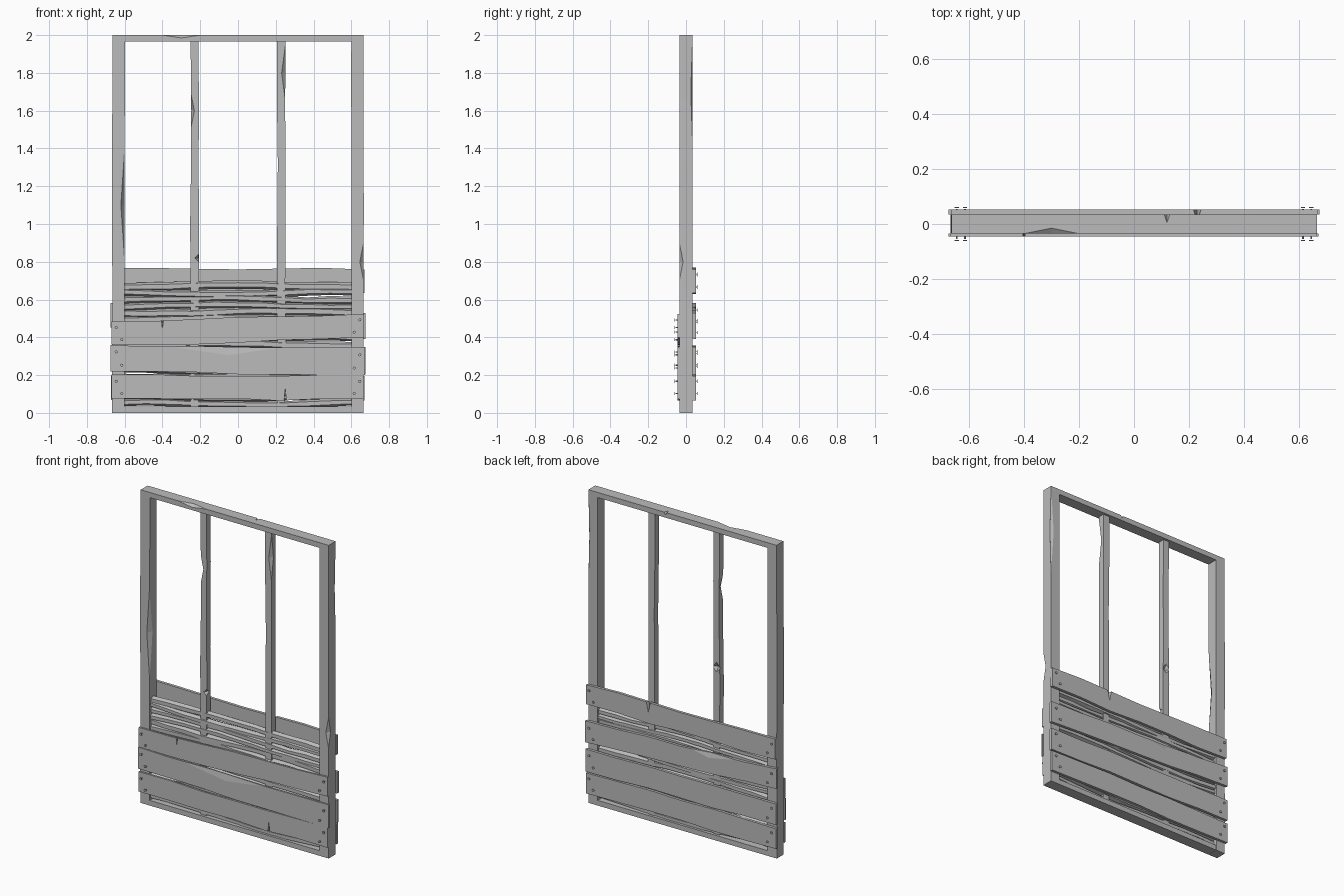
import bpy, bmesh, math, random
from mathutils import Matrix, Vector

random.seed(4)
cube = bpy.data.objects.get("Cube")
if cube:
    bpy.data.objects.remove(cube, do_unlink=True)

wood = bpy.data.materials.new("grey wood")
wood.use_nodes = True
grey = (0.5, 0.5, 0.5, 1)
wood.diffuse_color = grey
wood.node_tree.nodes["Principled BSDF"].inputs["Base Color"].default_value = grey

# Shared measures
HEIGHT = 2
OUTER = 0.665            # outer side of the posts
INNER = 0.6              # inner side of the posts
HALF_DEPTH = 0.035
RAIL = 0.033             # height of the top and bottom beams
FRONT, BACK = -1, 1


def finish(bm, name):
    """Turn a bmesh into a wooden object."""
    bmesh.ops.recalc_face_normals(bm, faces=bm.faces)
    mesh = bpy.data.meshes.new(name)
    bm.to_mesh(mesh)
    bm.free()
    mesh.materials.append(wood)
    obj = bpy.data.objects.new(name, mesh)
    bpy.context.scene.collection.objects.link(obj)
    return obj


def board(name, outline, near, far):
    """Extrude an x-z outline from one depth to another."""
    bm = bmesh.new()
    face = bm.faces.new([bm.verts.new((x, near, z)) for x, z in outline])
    extruded = bmesh.ops.extrude_face_region(bm, geom=[face])["geom"]
    verts = [v for v in extruded if isinstance(v, bmesh.types.BMVert)]
    bmesh.ops.translate(bm, verts=verts, vec=(0, far - near, 0))
    return finish(bm, name)


def spread(start, end, count):
    """Evenly spaced values, both ends included."""
    return [start + (end - start) * i / (count - 1) for i in range(count)]


def upright(name, left, right, bottom, half_depth, wobble):
    """A vertical timber whose two sides wander a little."""
    def wander():
        return random.uniform(-wobble, wobble)
    levels = spread(bottom, HEIGHT - RAIL if bottom else HEIGHT, 7)
    outline = [(left + wander(), z) for z in levels]
    outline += [(right + wander(), z) for z in reversed(levels)]
    return board(name, outline, -half_depth, half_depth)


def chip(obj, centre, size):
    """Split off wood in the shape of a stretched octahedron."""
    bm = bmesh.new()
    for axis in range(len(size)):
        for sign in (FRONT, BACK):
            point = Vector(centre)
            point[axis] += sign * size[axis]
            bm.verts.new(point)
    bmesh.ops.convex_hull(bm, input=bm.verts)
    cutter = finish(bm, "chip_cutter")
    cutter.hide_render = True
    mod = obj.modifiers.new("chip", 'BOOLEAN')
    mod.operation = 'DIFFERENCE'
    mod.object = cutter
    bpy.context.view_layer.objects.active = obj
    bpy.ops.object.modifier_apply(modifier=mod.name)
    bpy.data.objects.remove(cutter, do_unlink=True)


def nail(name, x, z, side):
    """Thin shank with a flat head, standing out of a plank."""
    bm = bmesh.new()
    turn = Matrix.Rotation(math.pi / 2, 4, 'X')
    shank, head = (0.003, 0.045, 0.02), (0.008, 0.06, 0.004)
    for radius, middle, length in (shank, head):
        place = Matrix.Translation((x, side * middle, z)) @ turn
        bmesh.ops.create_cone(bm, cap_ends=True, segments=8, radius1=radius,
                              radius2=radius, depth=length, matrix=place)
    return finish(bm, name)


def plank(name, middle, height, drop, side, thickness):
    """A rough plank over both posts; drop is how much its +x end sinks."""
    reach = OUTER + random.uniform(0, 0.015)
    shift = random.uniform(-0.005, 0.005)
    stations = spread(-reach, reach, 7)

    def edge(offset):
        return [(x + shift, middle + offset - drop * x / (reach + reach)
                 + random.uniform(-0.006, 0.006)) for x in stations]

    outline = edge(-height / 2) + edge(height / 2)[::-1]
    near = side * (HALF_DEPTH - 0.001)
    obj = board(name, outline, near, near + side * thickness)
    # Nails in opposite corners of each end
    for end in (-1, 1):
        for lift in (-1, 1):
            x = end * (0.63 + lift * 0.015)
            z = middle - drop * end / 2 + lift * height / 4
            nail(name + "_nail", x, z, side)
    return obj


def branch(name, z, height, depth):
    """A rough, slightly wavy branch between the posts."""
    bm = bmesh.new()
    sides, phase, rings = 6, random.uniform(0, math.tau), []
    for x in spread(-INNER - 0.01, INNER + 0.01, 11):
        middle = z + 0.007 * math.sin(5 * x + phase) + random.uniform(-0.003, 0.003)
        sway = 0.005 * math.sin(7 * x - phase)
        girth = random.uniform(0.85, 1.1)
        ring = []
        for j in range(sides):
            angle = math.tau * (j + 0.5) / sides
            ring.append(bm.verts.new((x, sway + depth / 2 * math.cos(angle),
                                      middle + height / 2 * girth * math.sin(angle))))
        rings.append(ring)
    for a, b in zip(rings, rings[1:]):
        for j in range(sides):
            n = (j + 1) % sides
            bm.faces.new((a[j], a[n], b[n], b[j]))
    bm.faces.new(rings[0])
    bm.faces.new(rings[-1])
    return finish(bm, name)


# Outer frame
right_post = upright("right_post", -OUTER, -INNER, 0, HALF_DEPTH, 0.002)
left_post = upright("left_post", INNER, OUTER, 0, HALF_DEPTH, 0.001)
beams = []
for name, bottom in (("bottom_beam", 0), ("top_beam", HEIGHT - RAIL)):
    top = bottom + RAIL
    corners = [(-INNER, bottom), (INNER, bottom), (INNER, top), (-INNER, top)]
    beams.append(board(name, corners, -HALF_DEPTH, HALF_DEPTH))
top_beam = beams[-1]

# Splits in the frame
chip(right_post, (-INNER, -HALF_DEPTH, 1.1), (0.02, 0.03, 0.3))
chip(left_post, (OUTER, -HALF_DEPTH, 0.8), (0.02, 0.02, 0.1))
chip(left_post, (OUTER, HALF_DEPTH, 1.7), (0.02, 0.01, 0.3))
chip(top_beam, (-0.3, -HALF_DEPTH, HEIGHT), (0.1, 0.02, 0.015))
chip(top_beam, (0.12, HALF_DEPTH, HEIGHT), (0.01, 0.03, 0.015))

# Inner studs, crooked and notched
STUD, STUD_DEPTH = 0.23, 0.02
half_stud = 0.021
studs = [upright(name, x - half_stud, x + half_stud, RAIL, STUD_DEPTH, 0.003)
         for name, x in (("right_stud", -STUD), ("left_stud", STUD))]
chip(studs[0], (-STUD - half_stud, -STUD_DEPTH, 1.6), (0.02, 0.05, 0.1))
chip(studs[0], (-STUD + half_stud, -STUD_DEPTH, 0.82), (0.02, 0.03, 0.02))
chip(studs[0], (-STUD, STUD_DEPTH, 1.1), (0.03, 0.02, 0.03))
chip(studs[-1], (STUD + half_stud, -STUD_DEPTH, 1.8), (0.02, 0.02, 0.15))

# Branch infill
for z in spread(0.05, 0.67, 19):
    branch("infill_branch", z, random.uniform(0.034, 0.05), random.uniform(0.045, 0.058))

# Front planks, the upper one rising towards +x
THIN, THICK = 0.012, 0.018
front_low = plank("front_plank_low", 0.135, 0.13, 0, FRONT, THIN)
front_middle = plank("front_plank_middle", 0.28, 0.14, 0.015, FRONT, THIN)
front_high = plank("front_plank_high", 0.44, 0.13, -0.04, FRONT, THIN)
front_face = -HALF_DEPTH - THIN
chip(front_middle, (-0.05, front_face, 0.35), (0.35, 0.008, 0.05))
chip(front_low, (0.25, front_face, 0.07), (0.006, 0.05, 0.06))
chip(front_high, (-0.4, front_face, 0.5), (0.006, 0.05, 0.06))

# Back planks, the third one sinking towards +x
plank("back_plank_low", 0.135, 0.13, 0, BACK, THICK)
plank("back_plank_second", 0.285, 0.14, 0.01, BACK, THICK)
back_third = plank("back_plank_third", 0.485, 0.13, 0.055, BACK, THICK)
back_top = plank("back_plank_top", 0.7, 0.13, 0.005, BACK, THICK)
back_face = HALF_DEPTH + THICK
chip(back_third, (-0.2, back_face, 0.56), (0.2, 0.01, 0.04))
chip(back_top, (STUD, back_face, 0.77), (0.015, 0.05, 0.07))
